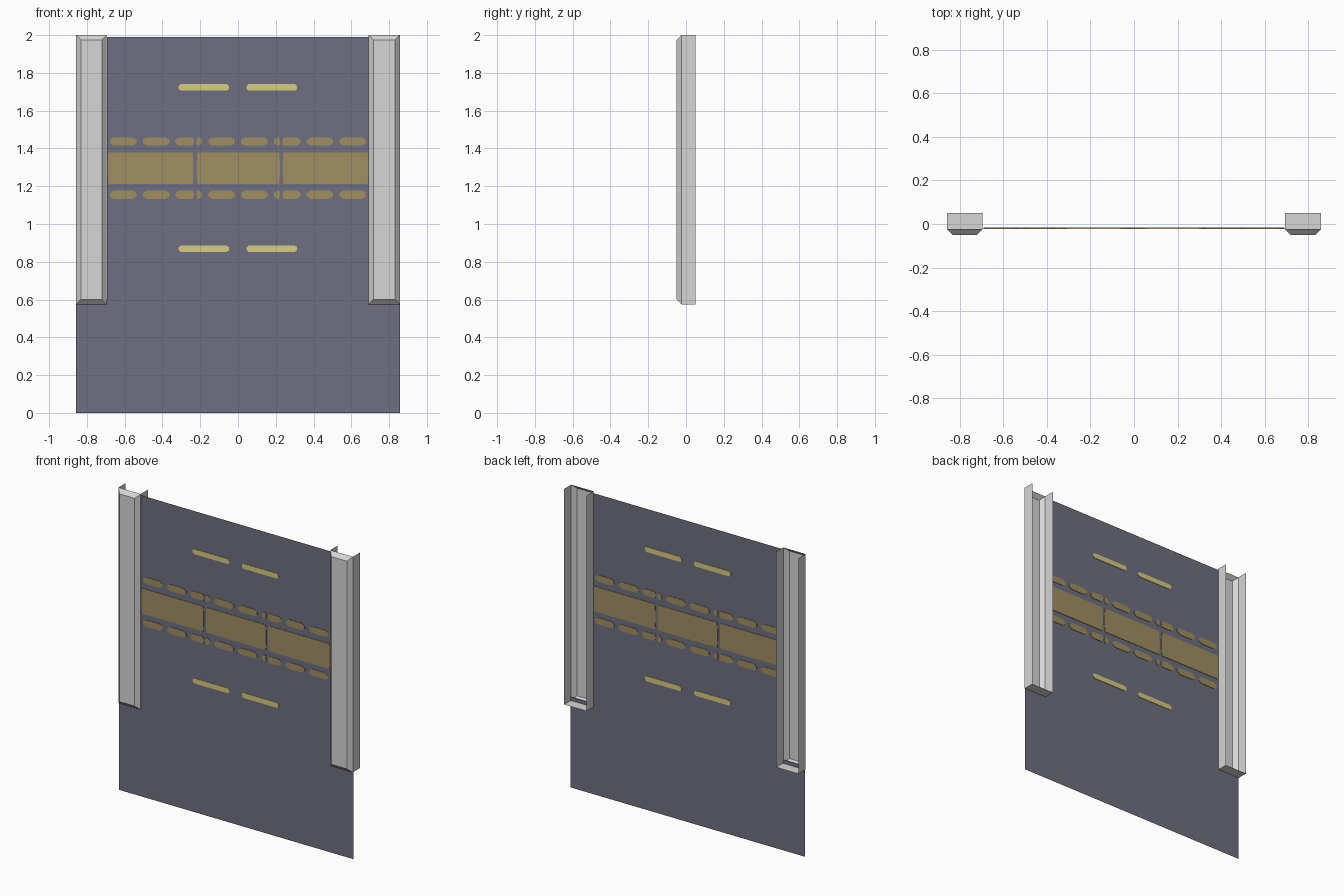
import bpy

if "Cube" in bpy.data.objects:
    bpy.data.objects.remove(bpy.data.objects["Cube"])

PANEL_Y = -0.02


def material(name, r, g, b):
    lin = lambda v: ((v / 255 + 0.055) / 1.055) ** 2.4 if v > 10 else v / 3295
    m = bpy.data.materials.new(name)
    m.diffuse_color = (lin(r), lin(g), lin(b), 1)
    m.use_nodes = True
    m.node_tree.nodes["Principled BSDF"].inputs["Base Color"].default_value = m.diffuse_color
    return m


GREY = material("light_grey", 214, 214, 214)
SLATE = material("slate", 111, 111, 128)
OCHRE = material("ochre", 160, 143, 100)
YELLOW = material("pale_yellow", 216, 203, 132)


def add(name, verts, faces, mat):
    me = bpy.data.meshes.new(name)
    me.from_pydata(verts, [], faces)
    me.materials.append(mat)
    ob = bpy.data.objects.new(name, me)
    bpy.context.collection.objects.link(ob)
    return ob


def plate(name, x0, x1, z0, z1, mat, left=0.0, right=0.0):
    """Thin plate on both sides of the panel; left/right = rounded end size."""
    def end(x, c, s):  # points going upward along the end
        h = (z1 - z0) * 0.3
        if c == 0:
            return [(x, z0), (x, z1)]
        return [(x - s * c, z0), (x, z0 + h), (x, z1 - h), (x - s * c, z1)]
    outline = end(x1, right, 1) + end(x0, left, -1)[::-1]
    n = len(outline)
    verts = [(x, PANEL_Y + d, z) for d in (-0.003, 0.003) for x, z in outline]
    faces = [tuple(range(n)), tuple(range(2 * n - 1, n - 1, -1))]
    faces += [(i, i + n, (i + 1) % n + n, (i + 1) % n) for i in range(n)]
    return add(name, verts, faces, mat)


# Side channels: bevelled front, open at the back and top
def channel(name, x0, x1):
    z0, z1, c = 0.575, 2.0, 0.026

    def ring(y, i):
        return [(x0 + i, y, z0 + i), (x1 - i, y, z0 + i),
                (x1 - i, y, z1 - i), (x0 + i, y, z1 - i)]
    verts = ring(-0.05, c) + ring(-0.05 + c, 0) + ring(0.05, 0)
    faces = [(0, 1, 2, 3)]
    faces += [(i, i + 4, (i + 1) % 4 + 4, (i + 1) % 4) for i in range(4)]
    faces += [(i + 4, i + 8, (i + 1) % 4 + 8, (i + 1) % 4 + 4) for i in (0, 1, 3)]
    add(name, verts, faces, GREY)


channel("left_channel", -0.857, -0.695)
channel("right_channel", 0.692, 0.857)

# Flat panel: full width at the bottom, narrower between the channels
W, N, S, T = 0.857, 0.694, 0.6, 1.99
shape = [(-W, 0), (W, 0), (W, S), (N, S), (N, T), (-N, T), (-N, S), (-W, S)]
add("panel", [(x, PANEL_Y, z) for x, z in shape], [tuple(range(8))], SLATE)

# Broad band in three pieces
for i, (a, b) in enumerate([(-0.69, -0.235), (-0.219, 0.222), (0.236, 0.69)]):
    plate(f"band_{i}", a, b, 1.212, 1.378, OCHRE, 0.004, 0.004)

# Rows of dashes above and below the band, split at the seams
for row, z in enumerate((1.437, 1.155)):
    for i in range(8):
        x = (i - 3.5) * 0.1735
        a, b = x - 0.07, x + 0.07
        seam = {2: -0.227, 5: 0.229}.get(i)
        lo, hi = z - 0.022, z + 0.022
        if seam is None:
            plate(f"dash_{row}_{i}", a, b, lo, hi, OCHRE, 0.02, 0.02)
        else:
            plate(f"dash_{row}_{i}_a", a, seam - 0.007, lo, hi, OCHRE, 0.015, 0.005)
            plate(f"dash_{row}_{i}_b", seam + 0.007, b, lo, hi, OCHRE, 0.005, 0.015)

# Pairs of slim bars
for row, z in enumerate((1.723, 0.869)):
    for side, a, b in (("left", -0.315, -0.047), ("right", 0.045, 0.313)):
        plate(f"bar_{row}_{side}", a, b, z - 0.017, z + 0.017, YELLOW, 0.012, 0.012)
